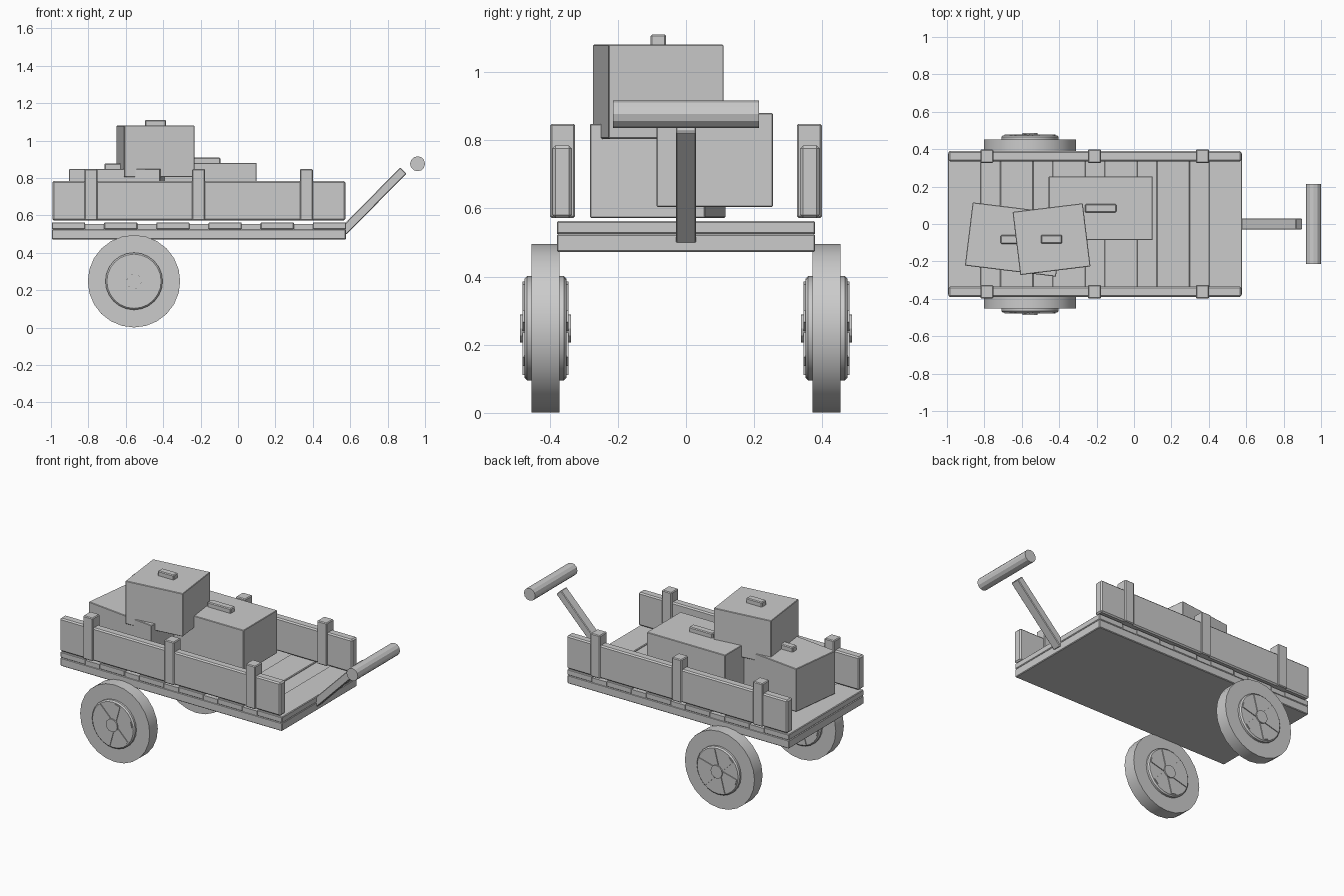
import bpy
from math import radians, pi, cos, sin
from mathutils import Vector

if "Cube" in bpy.data.objects:
    bpy.data.objects.remove(bpy.data.objects["Cube"])

GREY = (0.6, 0.6, 0.6, 1)
grey = bpy.data.materials.new("plain_grey")
grey.use_nodes = True
grey.diffuse_color = GREY
grey.node_tree.nodes["Principled BSDF"].inputs["Base Color"].default_value = GREY


def finish(ob, name, bevel):
    ob.name = name
    ob.data.materials.append(grey)
    if bevel:
        mod = ob.modifiers.new("edge_bevel", "BEVEL")
        mod.width = bevel
        mod.segments = 1
    return ob


def box(name, center, size, rot=(0, 0, 0), bevel=0.0):
    bpy.ops.mesh.primitive_cube_add(size=1, location=center, rotation=rot)
    ob = bpy.context.object
    ob.scale = size
    bpy.ops.object.transform_apply(location=False, rotation=False, scale=True)
    return finish(ob, name, bevel)


def span(name, x, y, z, bevel=0.0):
    """Box given by its low and high limits on each axis."""
    lims = (x, y, z)
    return box(name, [(a + b) / 2 for a, b in lims], [b - a for a, b in lims], bevel=bevel)


def drum(name, center, radius, width, sides, bevel=0.0, smooth=True):
    """Cylinder lying along y."""
    bpy.ops.mesh.primitive_cylinder_add(vertices=sides, radius=radius, depth=width,
                                        location=center, rotation=(pi / 2, 0, 0))
    if smooth:
        bpy.ops.object.shade_smooth_by_angle(angle=radians(25))
    return finish(bpy.context.object, name, bevel)


# Bed: a solid frame under alternating wide and narrow cross planks
BACK, FRONT, HALF = -0.995, 0.577, 0.379
span("bed_frame", (BACK, FRONT), (-HALF, HALF), (0.472, 0.525), 0.004)
WIDE, NARROW = 0.178, 0.101
x = BACK
for i in range(11):
    raised = i % 2 == 0
    width = WIDE if raised else NARROW
    span("wide_plank" if raised else "narrow_plank", (x, x + width), (-HALF, HALF),
         (0.525, 0.563 if raised else 0.555), 0.004 if raised else 0)
    x += width

# Side boards with three posts each
for side in (-1, 1):
    label = "left" if side > 0 else "right"
    box(label + "_side_board", (-0.209, side * 0.363, 0.678), (1.566, 0.056, 0.212), bevel=0.008)
    for px in (-0.787, -0.211, 0.366):
        box(label + "_post", (px, side * 0.362, 0.71), (0.069, 0.073, 0.276), bevel=0.005)

# Crates, each with a small lid grip
crates = [
    ("rear_crate", (-0.64, -0.083), (0.49, 0.34), (0.572, 0.848), -7),
    ("front_crate", (-0.178, 0.084), (0.556, 0.341), (0.604, 0.88), 0),
    ("top_crate", (-0.441, -0.081), (0.378, 0.34), (0.804, 1.08), 7),
]
for name, (cx, cy), (sx, sy), (z0, z1), angle in crates:
    box(name, (cx, cy, (z0 + z1) / 2), (sx, sy, z1 - z0), (0, 0, radians(angle)), 0.003)
    box(name + "_grip", (cx, cy, z1 + 0.011), (sx * 0.3, 0.046, 0.038), bevel=0.005)

# Wheels: tyre, raised disc, hub and six spokes on both faces
WX, WZ = -0.556, 0.248
for side in (-1, 1):
    label = "left" if side > 0 else "right"
    wy = side * 0.412
    drum(label + "_tyre", (WX, wy, WZ), 0.247, 0.082, 24)
    drum(label + "_wheel_disc", (WX, wy, WZ), 0.153, 0.124, 24, 0.008)
    drum(label + "_hub", (WX, wy, WZ), 0.041, 0.15, 12, smooth=False)
    for k in range(6):
        a = radians(15 + 60 * k)
        box(label + "_spoke", (WX + 0.085 * cos(a), wy, WZ + 0.085 * sin(a)),
            (0.105, 0.134, 0.036), (0, -a, 0))

# Pull shaft and cross grip
low, high = Vector((0.562, 0, 0.513)), Vector((0.884, 0, 0.84))
run = high - low
box("pull_shaft", (low + high) / 2, (run.length, 0.06, 0.047),
    (0, run.to_track_quat("X", "Z").to_euler().y, 0), 0.004)
drum("cross_grip", (0.96, 0, 0.876), 0.04, 0.428, 12, smooth=False)
